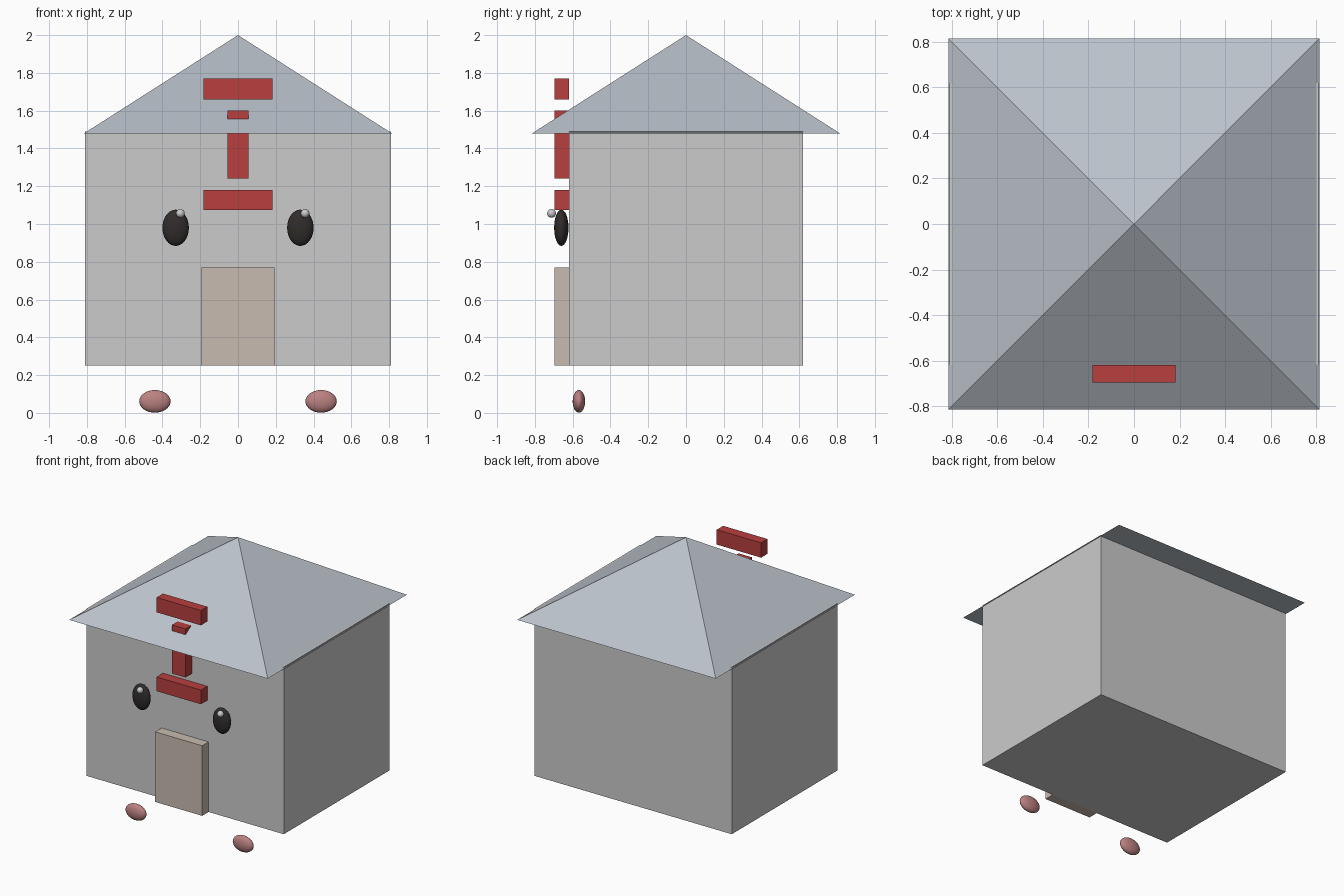
import bpy
import math

if "Cube" in bpy.data.objects:
    bpy.data.objects.remove(bpy.data.objects["Cube"])


def material(name, rgb):
    mat = bpy.data.materials.new(name)
    mat.diffuse_color = (*rgb, 1)
    mat.use_nodes = True
    mat.node_tree.nodes["Principled BSDF"].inputs["Base Color"].default_value = mat.diffuse_color
    return mat


RED = material("red", (0.48, 0.05, 0.05))
ROOF = material("roof_blue_grey", (0.50, 0.54, 0.60))
DOOR = material("door_beige", (0.58, 0.50, 0.44))
BLACK = material("eye_black", (0.03, 0.025, 0.025))
PINK = material("foot_pink", (0.50, 0.22, 0.22))


def finish(name, scale, mat):
    obj = bpy.context.object
    obj.name = name
    obj.scale = scale
    bpy.ops.object.transform_apply(location=False, rotation=False, scale=True)
    if mat:
        obj.data.materials.append(mat)
    return obj


def box(name, half_x, y0, y1, z0, z1, mat=None):
    bpy.ops.mesh.primitive_cube_add(size=1, location=(0, (y0 + y1) / 2, (z0 + z1) / 2))
    return finish(name, (2 * half_x, y1 - y0, z1 - z0), mat)


def ellipsoid(name, centre, radii, mat=None):
    bpy.ops.mesh.primitive_uv_sphere_add(segments=24, ring_count=16, radius=1, location=centre)
    obj = finish(name, radii, mat)
    bpy.ops.object.shade_smooth()
    return obj


# House walls
box("walls", 0.81, -0.62, 0.62, 0.25, 1.49)

# Pyramid roof
half, base, apex = 0.815, 1.48, 2.0
bpy.ops.mesh.primitive_cone_add(vertices=4, radius1=half * math.sqrt(2), radius2=0,
                                depth=apex - base, location=(0, 0, (base + apex) / 2),
                                rotation=(0, 0, math.pi / 4))
bpy.ops.object.transform_apply(location=False, rotation=True, scale=False)
finish("roof", (1, 1, 1), ROOF)

# Front panels
FRONT, WALL = -0.695, -0.62
box("door", 0.193, FRONT, WALL, 0.25, 0.77, DOOR)
box("lower_red_bar", 0.182, FRONT, WALL, 1.075, 1.18, RED)
box("upright_red_bar", 0.056, FRONT, WALL, 1.24, 1.60, RED)
box("upper_red_bar", 0.182, FRONT, WALL, 1.66, 1.77, RED)

# Eyes, highlights and feet
for side, s in (("left", -1), ("right", 1)):
    ellipsoid(side + "_eye", (s * 0.33, -0.66, 0.98), (0.07, 0.038, 0.096), BLACK)
    ellipsoid(side + "_eye_highlight", (s * 0.33 + 0.025, -0.712, 1.056), (0.023, 0.023, 0.023))
    ellipsoid(side + "_foot", (s * 0.44, -0.567, 0.061), (0.083, 0.033, 0.06), PINK)
